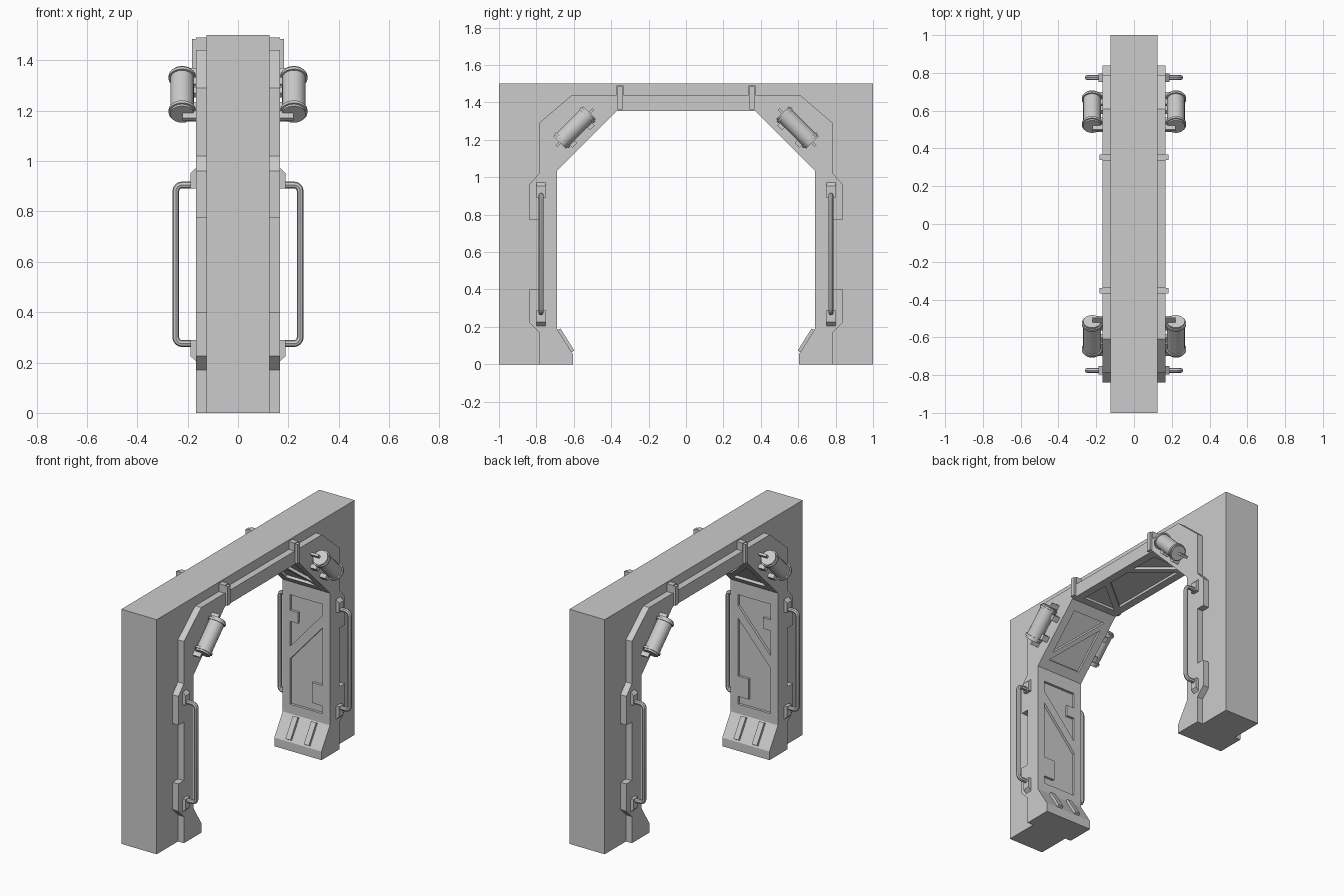
import bpy
import bmesh
import math
from mathutils import Vector, Matrix

cube = bpy.data.objects.get("Cube")
if cube:
    bpy.data.objects.remove(cube, do_unlink=True)

grey = bpy.data.materials.new("plain_grey")
grey.use_nodes = True
COLOUR = (0.6, 0.6, 0.6, 1)
grey.diffuse_color = COLOUR
grey.node_tree.nodes["Principled BSDF"].inputs["Base Color"].default_value = COLOUR

SIDES = [(sx, sy) for sx in (1, -1) for sy in (1, -1)]


def finish(name, bm, smooth=False):
    bmesh.ops.recalc_face_normals(bm, faces=bm.faces)
    mesh = bpy.data.meshes.new(name)
    bm.to_mesh(mesh)
    bm.free()
    return link(name, mesh, smooth)


def link(name, mesh, smooth=False):
    ob = bpy.data.objects.new(name, mesh)
    bpy.context.collection.objects.link(ob)
    mesh.materials.clear()
    mesh.materials.append(grey)
    if smooth:
        bpy.ops.object.select_all(action='DESELECT')
        ob.select_set(True)
        bpy.context.view_layer.objects.active = ob
        bpy.ops.object.shade_smooth_by_angle(angle=math.radians(40))
    return ob


def prism(bm, points, offset):
    """Extrude a planar outline along an offset."""
    face = bm.faces.new([bm.verts.new(p) for p in points])
    new = bmesh.ops.extrude_face_region(bm, geom=[face])["geom"]
    bmesh.ops.translate(bm, vec=offset, verts=[v for v in new if isinstance(v, bmesh.types.BMVert)])


def box(bm, centre, size, turn=0.0):
    m = (Matrix.Translation(centre) @ Matrix.Rotation(turn, 4, 'X')
         @ Matrix.Diagonal((*size, 1)))
    bmesh.ops.create_cube(bm, size=1, matrix=m)


def arch(name, half, width):
    """Mirror a half outline in y and extrude it across x."""
    outline = half + [(-y, z) for y, z in reversed(half)]
    bm = bmesh.new()
    prism(bm, [(-width, y, z) for y, z in outline], Vector((2 * width, 0, 0)))
    return finish(name, bm)


# Plain outer wall, then the thicker lining with its stepped outer edge
arch("wall", [(0.74, 1.05), (0.74, 0), (1, 0), (1, 1.5)], 0.125).data
bpy.data.objects.remove(bpy.data.objects["wall"], do_unlink=True)
bm = bmesh.new()
wall_half = [(1, 1.5), (1, 0), (0.74, 0), (0.74, 1.05), (0.4, 1.4)]
prism(bm, [(-0.125, y, z) for y, z in wall_half + [(-y, z) for y, z in reversed(wall_half)]],
      Vector((0.25, 0, 0)))
finish("wall", bm)

outer = [(0.61, 1.44), (0.785, 1.29), (0.785, 1.02), (0.84, 0.96), (0.84, 0.775),
         (0.785, 0.775), (0.785, 0.40), (0.84, 0.40), (0.84, 0.225), (0.785, 0.17), (0.785, 0)]
inner = [(0.605, 0), (0.605, 0.055), (0.69, 0.19), (0.69, 1.035), (0.37, 1.355)]
lining = arch("lining", outer + inner, 0.167)

# Shallow panels recessed into the inner faces
cut = bmesh.new()


def recess(a, b, outline, side):
    """Cut an (x, distance from a) outline into the face running a to b."""
    a, b = Vector((0, a[0] * side, a[1])), Vector((0, b[0] * side, b[1]))
    along = (b - a).normalized()
    normal = along.cross(Vector((1, 0, 0)))
    if normal.dot(Vector((0, 0, 0.6)) - a) < 0:
        normal.negate()
    prism(cut, [a + along * d + Vector((x, 0, 0)) + normal * 0.02 for x, d in outline],
          normal * -0.036)


W = 0.115
leg_upper = [(-W, 0.95), (W, 0.95), (W, 0.88), (-W, 0.62), (-W, 0.78), (-0.06, 0.78),
             (-0.06, 0.85), (-W, 0.85)]
leg_lower = [(W, 0.80), (-W, 0.54), (-W, 0.25), (W, 0.25), (W, 0.30), (0.04, 0.30),
             (0.04, 0.43), (W, 0.43)]
corner_a = [(W, 0.11), (W, 0.39), (-W, 0.39)]
corner_b = [(-W, 0.34), (-W, 0.06), (W, 0.06)]
for s in (1, -1):
    for shape in (leg_upper, leg_lower):
        recess((0.69, 0), (0.69, 1), shape, s)
    for shape in (corner_a, corner_b):
        recess(inner[3], inner[4], shape, s)
    recess((0, 1.355), (0.37, 1.355), [(-W, 0.32), (W, 0.32), (W, 0.13)], s)
recess((0, 1.355), (0.37, 1.355), [(-W, -0.27), (-W, 0.27), (W, 0.08), (W, -0.08)], 1)
cutter = finish("panel_cutter", cut)
cutter.hide_render = True
cutter.hide_viewport = True
mod = lining.modifiers.new("panels", 'BOOLEAN')
mod.operation = 'DIFFERENCE'
mod.solver = 'EXACT'
mod.object = cutter

# Raised ribs on the sloping feet
bm = bmesh.new()
slope = math.atan2(0.135, 0.085)
for sx, sy in SIDES:
    box(bm, (0.065 * sx, 0.645 * sy, 0.126), (0.035, 0.14, 0.025), slope * sy)
finish("foot_ribs", bm)

# Clips on the lintel
bm = bmesh.new()
for sx, sy in SIDES:
    box(bm, (0.144 * sx, 0.353 * sy, 1.465), (0.045, 0.036, 0.05))
    box(bm, (0.172 * sx, 0.353 * sy, 1.423), (0.022, 0.028, 0.122))
finish("lintel_clips", bm)

# Slanted canisters, with end bands and brackets
cans, brackets = bmesh.new(), bmesh.new()
for sx, sy in SIDES:
    axis = Vector((0, sy, -1)).normalized()
    inward = Vector((0, -sy, -1)).normalized()
    centre = Vector((0.222 * sx, 0.595 * sy, 1.265))
    turn = axis.to_track_quat('Z', 'Y').to_matrix().to_4x4()

    def drum(radius, depth, shift):
        bmesh.ops.create_cone(cans, cap_ends=True, segments=20, radius1=radius, radius2=radius,
                              depth=depth, matrix=Matrix.Translation(centre + axis * shift) @ turn)

    drum(0.047, 0.225, 0)
    for shift in (-0.095, 0.095):
        drum(0.054, 0.014, shift)
        tail = centre + axis * shift
        tail.x = 0.19 * sx
        box(brackets, tail, (0.06, 0.014, 0.09), math.radians(45) * sy)
        stub = centre + axis * shift * 0.7 + inward * 0.055
        stub.x = 0.185 * sx
        box(brackets, stub, (0.05, 0.026, 0.035), math.radians(45) * sy)
finish("canisters", cans, True)
finish("canister_brackets", brackets)

# Grab rails with rounded corners, and their mounts
mounts = bmesh.new()
for sx, sy in SIDES:
    y = 0.775 * sy
    path = [(0.15, 0.275)]
    for cz, start in ((0.3, -90), (0.88, 0)):
        for k in range(5):
            t = math.radians(start + 22.5 * k)
            path.append((0.222 + 0.025 * math.cos(t), cz + 0.025 * math.sin(t)))
    path.append((0.15, 0.905))
    curve = bpy.data.curves.new("rail_path", 'CURVE')
    curve.dimensions = '3D'
    curve.bevel_depth = 0.0135
    curve.bevel_resolution = 2
    spline = curve.splines.new('POLY')
    spline.points.add(len(path) - 1)
    for p, (x, z) in zip(spline.points, path):
        p.co = (x * sx, y, z, 1)
    temp = bpy.data.objects.new("rail_path", curve)
    mesh = bpy.data.meshes.new_from_object(temp)
    bpy.data.objects.remove(temp)
    label = ("left" if sx > 0 else "right") + ("_back" if sy > 0 else "_front")
    link("grab_rail_" + label, mesh, True)
    for z0, z1, tip in ((0.205, 0.29, 1), (0.89, 0.972, -1)):
        low, high = (z0 + 0.02, z1) if tip > 0 else (z0, z1 - 0.02)
        prism(mounts, [(0.15 * sx, y - 0.023, z0), (0.167 * sx, y - 0.023, z0),
                       (0.188 * sx, y - 0.023, low), (0.188 * sx, y - 0.023, high),
                       (0.167 * sx, y - 0.023, z1), (0.15 * sx, y - 0.023, z1)],
              Vector((0, 0.046, 0)))
finish("rail_mounts", mounts)
